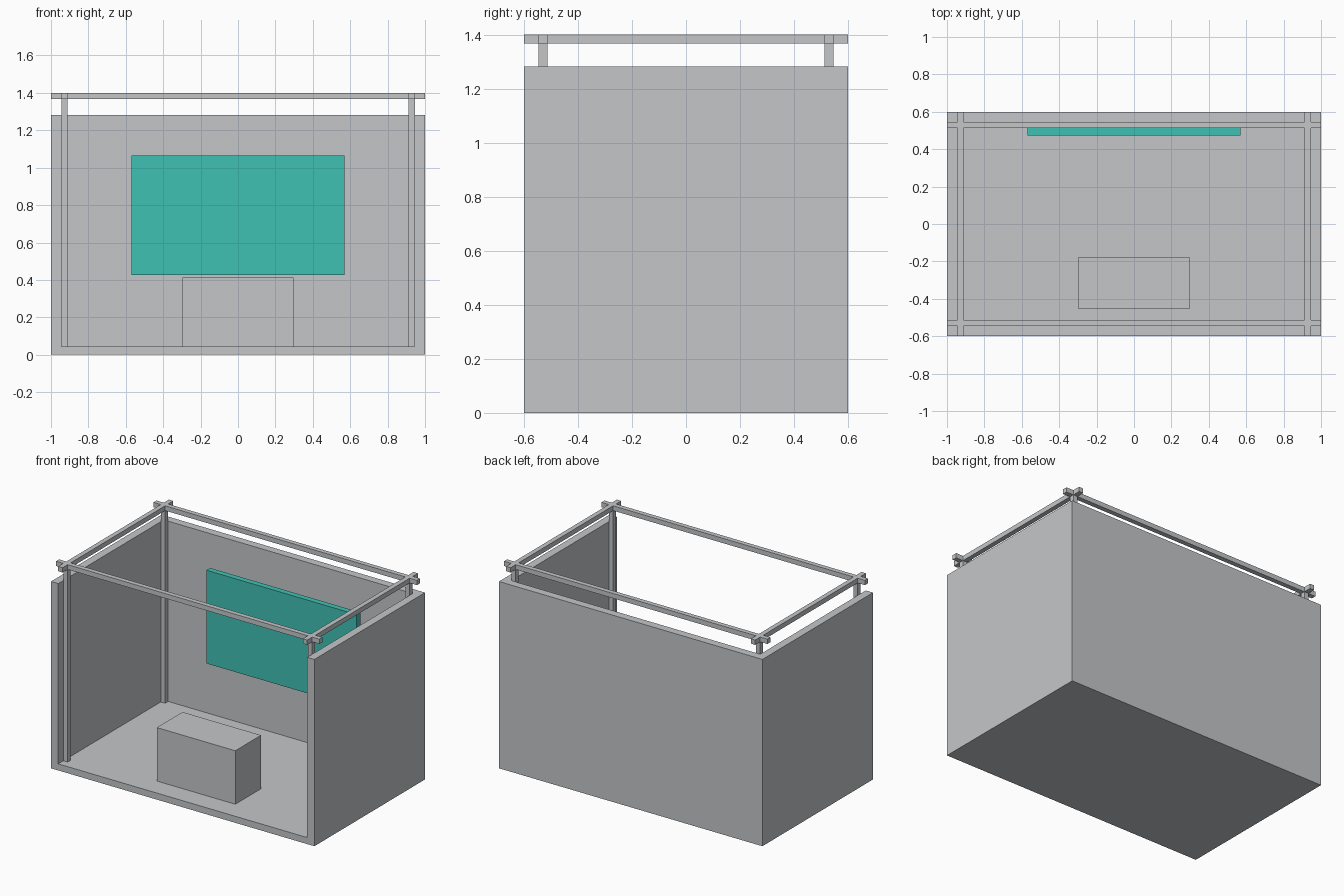
import bpy

if "Cube" in bpy.data.objects:
    bpy.data.objects.remove(bpy.data.objects["Cube"])


def material(name, rgb):
    m = bpy.data.materials.new(name)
    m.diffuse_color = (*rgb, 1.0)
    m.use_nodes = True
    m.node_tree.nodes["Principled BSDF"].inputs["Base Color"].default_value = m.diffuse_color
    return m


grey = material("light_grey", (0.55, 0.565, 0.58))
teal = material("teal", (0.051, 0.533, 0.451))


def box(name, x, y, z, mat):
    """Box from (min, max) ranges on each axis."""
    bpy.ops.mesh.primitive_cube_add(size=1, location=[(a + b) / 2 for a, b in (x, y, z)])
    ob = bpy.context.object
    ob.name = name
    ob.scale = [b - a for a, b in (x, y, z)]
    bpy.ops.object.transform_apply(location=False, rotation=False, scale=True)
    ob.data.materials.append(mat)
    return ob


# Booth shell: floor, back wall and two side walls, open at front and top
W, D, H = 1.0, 0.6, 1.282
WALL, FLOOR = 0.055, 0.045
shell = box("booth_shell", (-W, W), (-D, D), (0, H), grey)
cutter = box("shell_cutter", (-W + WALL, W - WALL), (-D - 0.2, D - WALL), (FLOOR, H + 0.2), grey)
cutter.hide_render = True
mod = shell.modifiers.new("hollow", 'BOOLEAN')
mod.operation = 'DIFFERENCE'
mod.solver = 'EXACT'
mod.object = cutter
bpy.context.view_layer.objects.active = shell
bpy.ops.object.modifier_apply(modifier="hollow")
bpy.data.objects.remove(cutter, do_unlink=True)

# Truss: four corner posts and four crossing top beams
BAR, TOP = 0.033, 1.4
px, py = W - WALL - BAR / 2, D - WALL - BAR / 2


def span(c):
    return (c - BAR / 2, c + BAR / 2)


for sx, side in ((-1, "left"), (1, "right")):
    for sy, end in ((-1, "front"), (1, "back")):
        box(f"{end}_{side}_post", span(sx * px), span(sy * py), (FLOOR, TOP - BAR), grey)
    box(f"{side}_beam", span(sx * px), (-D, D), (TOP - BAR, TOP), grey)
for sy, end in ((-1, "front"), (1, "back")):
    box(f"{end}_beam", (-W, W), span(sy * py), (TOP - BAR, TOP), grey)

# Display screen in front of the back wall
box("display_screen", (-0.57, 0.57), (0.472, 0.512), (0.425, 1.065), teal)

# Counter near the front
box("counter", (-0.298, 0.298), (-0.455, -0.176), (FLOOR, 0.412), grey)
